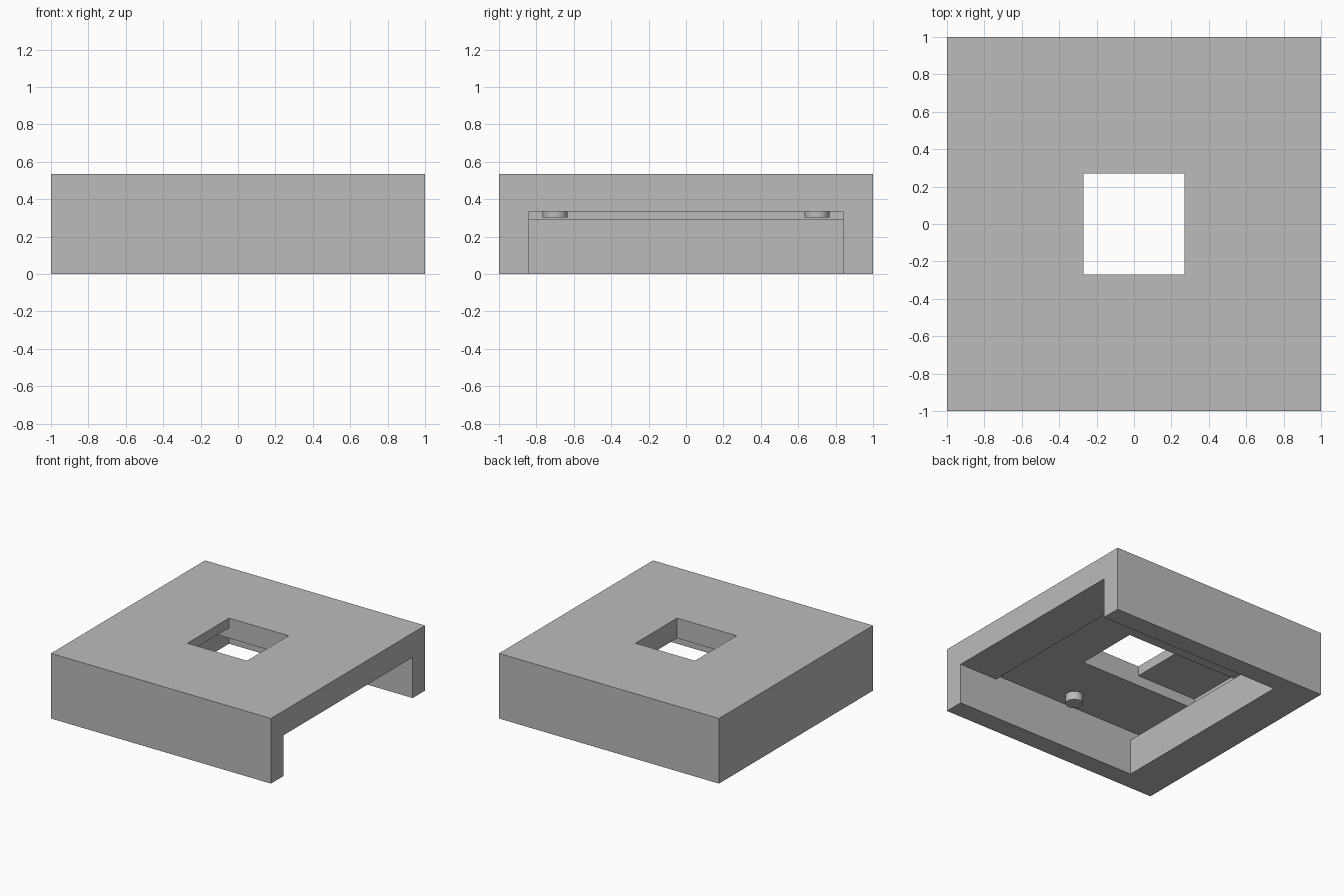
import bpy
import bmesh

cube = bpy.data.objects.get("Cube")
if cube:
    bpy.data.objects.remove(cube, do_unlink=True)

grey = bpy.data.materials.new("plain grey")
grey.use_nodes = True
colour = (0.5, 0.5, 0.5, 1)
grey.diffuse_color = colour
grey.node_tree.nodes["Principled BSDF"].inputs["Base Color"].default_value = colour


def prism(name, profile, half_width):
    """Extrude an x-z profile symmetrically along y."""
    bm = bmesh.new()
    face = bm.faces.new([bm.verts.new((x, -half_width, z)) for x, z in profile])
    out = bmesh.ops.extrude_face_region(bm, geom=[face])["geom"]
    moved = [v for v in out if isinstance(v, bmesh.types.BMVert)]
    bmesh.ops.translate(bm, verts=moved, vec=(0, 2 * half_width, 0))
    bmesh.ops.recalc_face_normals(bm, faces=bm.faces)
    mesh = bpy.data.meshes.new(name)
    bm.to_mesh(mesh)
    bm.free()
    mesh.materials.append(grey)
    obj = bpy.data.objects.new(name, mesh)
    bpy.context.collection.objects.link(obj)
    return obj


def cut(target, cutter):
    """Subtract the cutter for good and remove it."""
    cutter.hide_render = True
    mod = target.modifiers.new("cut", 'BOOLEAN')
    mod.operation = 'DIFFERENCE'
    mod.solver = 'EXACT'
    mod.object = cutter
    bpy.context.view_layer.objects.active = target
    bpy.ops.object.modifier_apply(modifier=mod.name)
    bpy.data.objects.remove(cutter, do_unlink=True)


# Block
TOP, CEILING, BACK = 0.535, 0.37, -0.82
housing = prism("housing", [(-1, 0), (1, 0), (1, TOP), (-1, TOP)], 1)

# Cavity open below and at one side, with a lintel and an undercut ledge
cut(housing, prism("cavity_cutter", [
    (1.1, -0.1), (1.1, 0.335), (0.65, 0.335), (0.65, CEILING),
    (BACK, CEILING), (BACK, 0.295), (-0.67, 0.295), (-0.67, -0.1)], 0.84))

# Square window with a channel running to the ledge
cut(housing, prism("window_cutter", [
    (0.27, 0.32), (0.27, 0.6), (-0.27, 0.6), (-0.27, 0.455),
    (BACK, 0.455), (BACK, 0.32)], 0.27))

# Locating pins hanging from the cavity ceiling
for name, y in (("front_pin", -0.7), ("back_pin", 0.7)):
    bpy.ops.mesh.primitive_cylinder_add(
        vertices=32, radius=0.067, depth=0.08, location=(0, y, 0.342))
    pin = bpy.context.object
    pin.name = name
    pin.data.materials.append(grey)
    bpy.ops.object.shade_smooth_by_angle()
